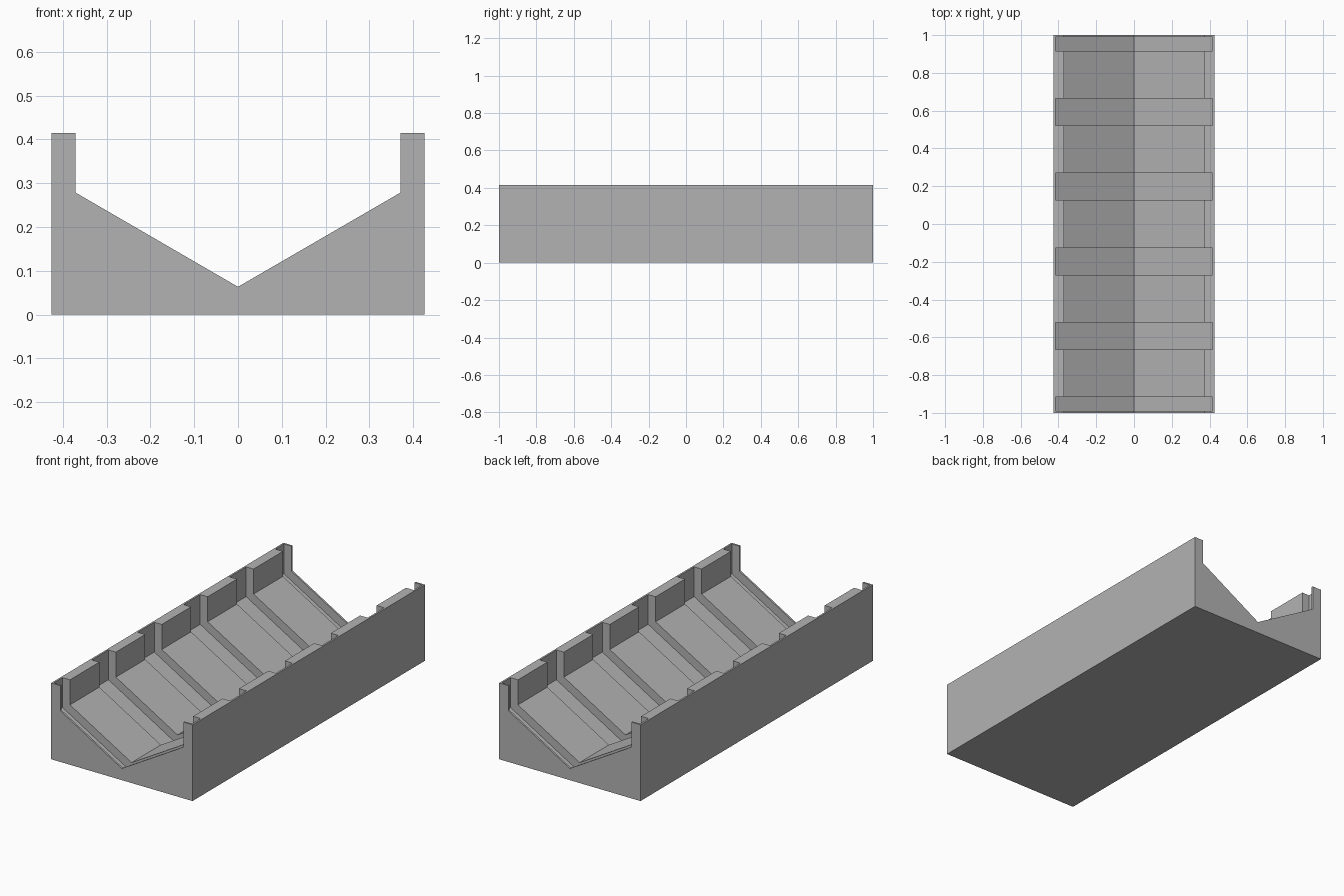
import bpy, bmesh

cube = bpy.data.objects.get("Cube")
if cube:
    bpy.data.objects.remove(cube, do_unlink=True)

HALF_W, HEIGHT, HALF_L = 0.426, 0.415, 1.0
WALL = 0.055          # thickness beside the channel
SKIN = 0.01           # thickness left behind the slots
SLOPE = 0.58          # pitch of the V floor
PITCH, SLOT = 0.395, 0.1425

grey = bpy.data.materials.new("plain grey")
grey.use_nodes = True
colour = (0.45, 0.45, 0.45, 1)
grey.diffuse_color = colour
grey.node_tree.nodes["Principled BSDF"].inputs["Base Color"].default_value = colour


def prism(bm, profile, y0, y1):
    """Extrude an x-z outline from y0 to y1."""
    face = bm.faces.new([bm.verts.new((x, y0, z)) for x, z in profile])
    out = bmesh.ops.extrude_face_region(bm, geom=[face])["geom"]
    verts = [v for v in out if isinstance(v, bmesh.types.BMVert)]
    bmesh.ops.translate(bm, verts=verts, vec=(0, y1 - y0, 0))


def make_object(name, bm):
    bmesh.ops.recalc_face_normals(bm, faces=bm.faces)
    mesh = bpy.data.meshes.new(name)
    bm.to_mesh(mesh)
    bm.free()
    mesh.materials.append(grey)
    obj = bpy.data.objects.new(name, mesh)
    bpy.context.collection.objects.link(obj)
    return obj


def channel(thickness, top):
    """V channel outline, left to right, for a given wall thickness."""
    x = HALF_W - thickness
    apex = thickness * (1 + SLOPE ** 2) ** 0.5
    shoulder = apex + SLOPE * x
    return [(-x, top), (-x, shoulder), (0, apex), (x, shoulder), (x, top)]


# Tray body with a V channel along its length
bm = bmesh.new()
outer = [(HALF_W, HEIGHT), (HALF_W, 0), (-HALF_W, 0), (-HALF_W, HEIGHT)]
prism(bm, channel(WALL, HEIGHT) + outer, -HALF_L, HALF_L)
tray = make_object("slotted_tray", bm)

# Cross slots, with the end ones stopped by a thin lip
bm = bmesh.new()
limit = HALF_L - SKIN
for i in range(6):
    y = (i - 2.5) * PITCH
    prism(bm, channel(SKIN, HEIGHT + 0.1),
          max(y - SLOT / 2, -limit), min(y + SLOT / 2, limit))
cutter = make_object("slot_cutter", bm)
cutter.hide_render = True

cut = tray.modifiers.new("slots", "BOOLEAN")
cut.operation = "DIFFERENCE"
cut.solver = "EXACT"
cut.object = cutter

# Keep the cut result and drop the helper
graph = bpy.context.evaluated_depsgraph_get()
result = bpy.data.meshes.new_from_object(tray.evaluated_get(graph))
tray.modifiers.clear()
tray.data = result
bpy.data.objects.remove(cutter, do_unlink=True)
